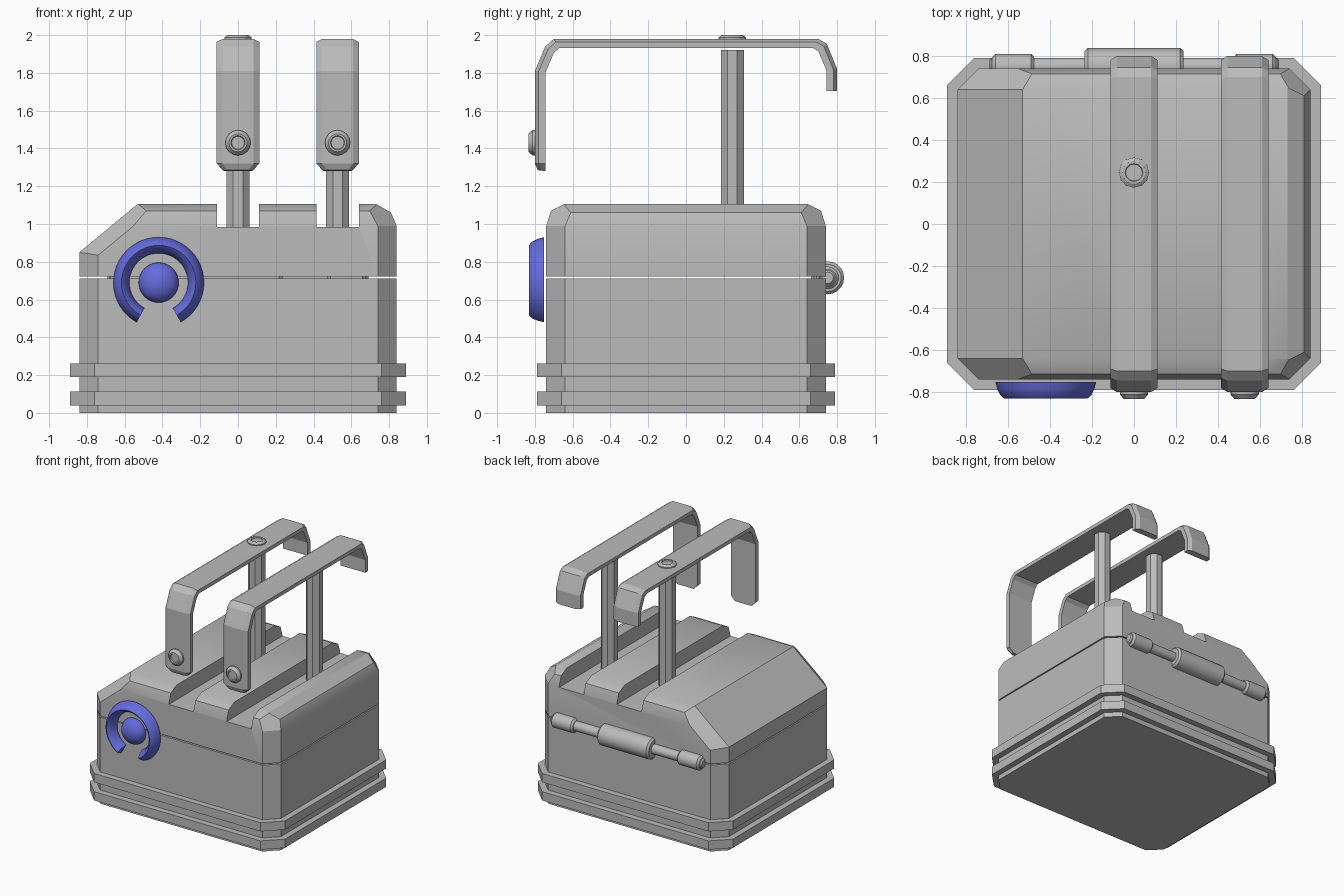
import bpy, bmesh, math
from mathutils import Vector

if "Cube" in bpy.data.objects:
    bpy.data.objects.remove(bpy.data.objects["Cube"])


def material(name, rgb):
    m = bpy.data.materials.new(name)
    m.diffuse_color = (*rgb, 1)
    m.use_nodes = True
    m.node_tree.nodes["Principled BSDF"].inputs["Base Color"].default_value = m.diffuse_color
    return m


GREY = material("light grey", (0.5, 0.5, 0.5))
BLUE = material("violet blue", (0.13, 0.15, 0.72))


def finish(name, bm, mat, angle=None):
    """Turn a bmesh into an object, optionally smoothed below an angle."""
    bmesh.ops.recalc_face_normals(bm, faces=bm.faces)
    me = bpy.data.meshes.new(name)
    bm.to_mesh(me)
    bm.free()
    me.materials.append(mat)
    ob = bpy.data.objects.new(name, me)
    bpy.context.collection.objects.link(ob)
    if angle:
        smooth(ob, angle)
    return ob


def smooth(ob, angle):
    bpy.ops.object.select_all(action='DESELECT')
    ob.select_set(True)
    bpy.context.view_layer.objects.active = ob
    bpy.ops.object.shade_smooth_by_angle(angle=math.radians(angle))


def loft(bm, rings, close=False):
    """Skin closed cross-sections; cap the ends unless the loft closes."""
    vs = [[bm.verts.new(p) for p in r] for r in rings]
    pairs = list(zip(vs, vs[1:])) + ([(vs[-1], vs[0])] if close else [])
    n = len(vs[0])
    for a, b in pairs:
        for i in range(n):
            j = (i + 1) % n
            bm.faces.new((a[i], a[j], b[j], b[i]))
    if not close:
        bm.faces.new(vs[0])
        bm.faces.new(vs[-1])


def octagon(hx, hy, c, z):
    return [(hx, -hy + c, z), (hx, hy - c, z), (hx - c, hy, z), (-hx + c, hy, z),
            (-hx, hy - c, z), (-hx, -hy + c, z), (-hx + c, -hy, z), (hx - c, -hy, z)]


def slab(name, hx, hy, c, z0, z1):
    bm = bmesh.new()
    loft(bm, [octagon(hx, hy, c, z0), octagon(hx, hy, c, z1)])
    return finish(name, bm, GREY)


def lathe(name, profile, origin, axis, mat, sides, angle=40, turn=0.0):
    """Revolve (radius, height) points about an axis from an origin."""
    q = Vector(axis).to_track_quat('Z', 'Y')
    o = Vector(origin)
    bm = bmesh.new()
    loft(bm, [[o + q @ Vector((r * math.cos(t), r * math.sin(t), h))
               for t in (math.tau * (k + turn) / sides for k in range(sides))]
              for r, h in profile])
    return finish(name, bm, mat, angle)


def clip(bm, a, b, c, inside=Vector((0, 0, 0.8))):
    """Cut a convex solid by the plane through three points."""
    a, b, c = Vector(a), Vector(b), Vector(c)
    n = (b - a).cross(c - a).normalized()
    if n.dot(inside - a) > 0:
        n = -n
    bmesh.ops.bisect_plane(bm, geom=bm.verts[:] + bm.edges[:] + bm.faces[:], dist=1e-5,
                           plane_co=a, plane_no=n, clear_outer=True)
    edges = [e for e in bm.edges if e.is_boundary]
    if edges:
        bmesh.ops.edgeloop_fill(bm, edges=edges)


# Case bottom and its two protective bands
slab("case_base", 0.84, 0.74, 0.1, 0, 0.712)
for k, z in enumerate((0.04, 0.19)):
    slab(f"base_band_{k}", 0.89, 0.79, 0.13, z, z + 0.072)

# Lid: chamfered prism with sloped left side and rounded edges
bm = bmesh.new()
loft(bm, [octagon(0.84, 0.74, 0.1, 0.722), octagon(0.84, 0.74, 0.1, 1.107)])


def clip_x(p, q):
    clip(bm, (p[0], 0, p[1]), (q[0], 0, q[1]), (p[0], 1, p[1]))


def clip_y(p, q):
    clip(bm, (0, p[0], p[1]), (0, q[0], q[1]), (1, p[0], p[1]))


clip_x((-0.84, 0.85), (-0.53, 1.107))
clip_x((0.84, 0.99), (0.81, 1.06))
clip_x((0.81, 1.06), (0.73, 1.107))
for s in (-1, 1):
    clip_y((0.74 * s, 0.99), (0.715 * s, 1.07))
    clip_y((0.715 * s, 1.07), (0.64 * s, 1.107))
    clip(bm, (-0.53, 0.64 * s, 1.107), (-0.84, 0.64 * s, 0.85), (-0.74, 0.735 * s, 0.84))
    clip(bm, (0.84, 0.64 * s, 0.99), (0.74, 0.74 * s, 0.99), (0.73, 0.65 * s, 1.107))
lid = finish("case_lid", bm, GREY)

# Two channels across the lid for the straps
STRAPS = (0.0, 0.527)
W = 0.1125
for x in STRAPS:
    bm = bmesh.new()
    bmesh.ops.create_cube(bm, size=1)
    for v in bm.verts:
        v.co = (x + v.co.x * 2 * W, v.co.y * 2, 1.135 + v.co.z * 0.3)
    cutter = finish("channel_cutter", bm, GREY)
    cutter.hide_render = True
    mod = lid.modifiers.new("channel", 'BOOLEAN')
    mod.operation = 'DIFFERENCE'
    mod.solver = 'EXACT'
    mod.object = cutter
    bpy.context.view_layer.objects.active = lid
    bpy.ops.object.modifier_apply(modifier=mod.name)
    bpy.data.objects.remove(cutter)
smooth(lid, 29)

# Raised straps: paired outer and inner (y, z) points along the bend
OUTER = [(-0.785, 1.285), (-0.80, 1.32), (-0.80, 1.81), (-0.745, 1.94), (-0.70, 1.98),
         (0.70, 1.98), (0.745, 1.955), (0.80, 1.82), (0.80, 1.705)]
INNER = [(-0.745, 1.28), (-0.745, 1.32), (-0.745, 1.80), (-0.70, 1.905), (-0.67, 1.933),
         (0.67, 1.933), (0.70, 1.915), (0.745, 1.81), (0.745, 1.705)]
SECTION = [(-1, 1), (-1, 0.35), (-0.73, 0), (0.73, 0), (1, 0.35), (1, 1)]
BUTTON = [(0.067, -0.005), (0.067, 0.012), (0.048, 0.034), (0.038, 0.034),
          (0.034, 0.026), (0.002, 0.026)]
for k, x in enumerate(STRAPS):
    rings = []
    for i, (o, n) in enumerate(zip(OUTER, INNER)):
        w = 0.075 if i == 0 else W
        rings.append([(x + u * w, o[0] + (n[0] - o[0]) * d, o[1] + (n[1] - o[1]) * d)
                      for u, d in SECTION])
    bm = bmesh.new()
    loft(bm, rings)
    finish(f"strap_{k}", bm, GREY)
    lathe(f"strap_button_{k}", BUTTON, (x, -0.80, 1.43), (0, -1, 0), GREY, 16)
    # Upright post standing in the channel
    lathe(f"post_{k}", [(0.066, 0.95), (0.066, 1.92)], (x, 0.245, 0), (0, 0, 1),
          GREY, 8, 20, 0.5)
lathe("top_rivet", [(0.072, -0.005), (0.072, 0.008), (0.055, 0.02), (0.043, 0.02),
                    (0.04, 0.012), (0.002, 0.012)], (0, 0.245, 1.98), (0, 0, 1), GREY, 12, 25)

# Hinge along the back: rod, central barrel and two end barrels
for name, x, half, r in (("hinge_rod", 0, 0.69, 0.04), ("hinge_barrel", 0, 0.235, 0.087),
                         ("hinge_end_left", -0.575, 0.1, 0.06),
                         ("hinge_end_right", 0.575, 0.1, 0.06)):
    e = min(0.015, r * 0.25)
    lathe(name, [(r - e, -half), (r, e - half), (r, half - e), (r - e, half)],
          (x, 0.75, 0.715), (1, 0, 0), GREY, 20, 35)

# Blue emblem: open ring with a domed centre
CX, CZ, BACK = -0.42, 0.69, -0.752
RING = [(0.24, 0), (0.232, 0.03), (0.217, 0.063), (0.197, 0.08),
        (0.177, 0.063), (0.162, 0.03), (0.155, 0)]
bm = bmesh.new()
rings = []
for k in range(41):
    t = math.radians(-61 + 302 * k / 40)
    rings.append([(CX + r * math.cos(t), BACK - d, CZ + r * math.sin(t)) for r, d in RING])
loft(bm, rings)
finish("emblem_ring", bm, BLUE, 45)
DOME = [(0.106 * math.cos(a), 0.076 * math.sin(a))
        for a in (math.pi / 2 * k / 8 for k in range(8))] + [(0.002, 0.076)]
lathe("emblem_dome", DOME, (CX, BACK, CZ), (0, -1, 0), BLUE, 32, 45)
